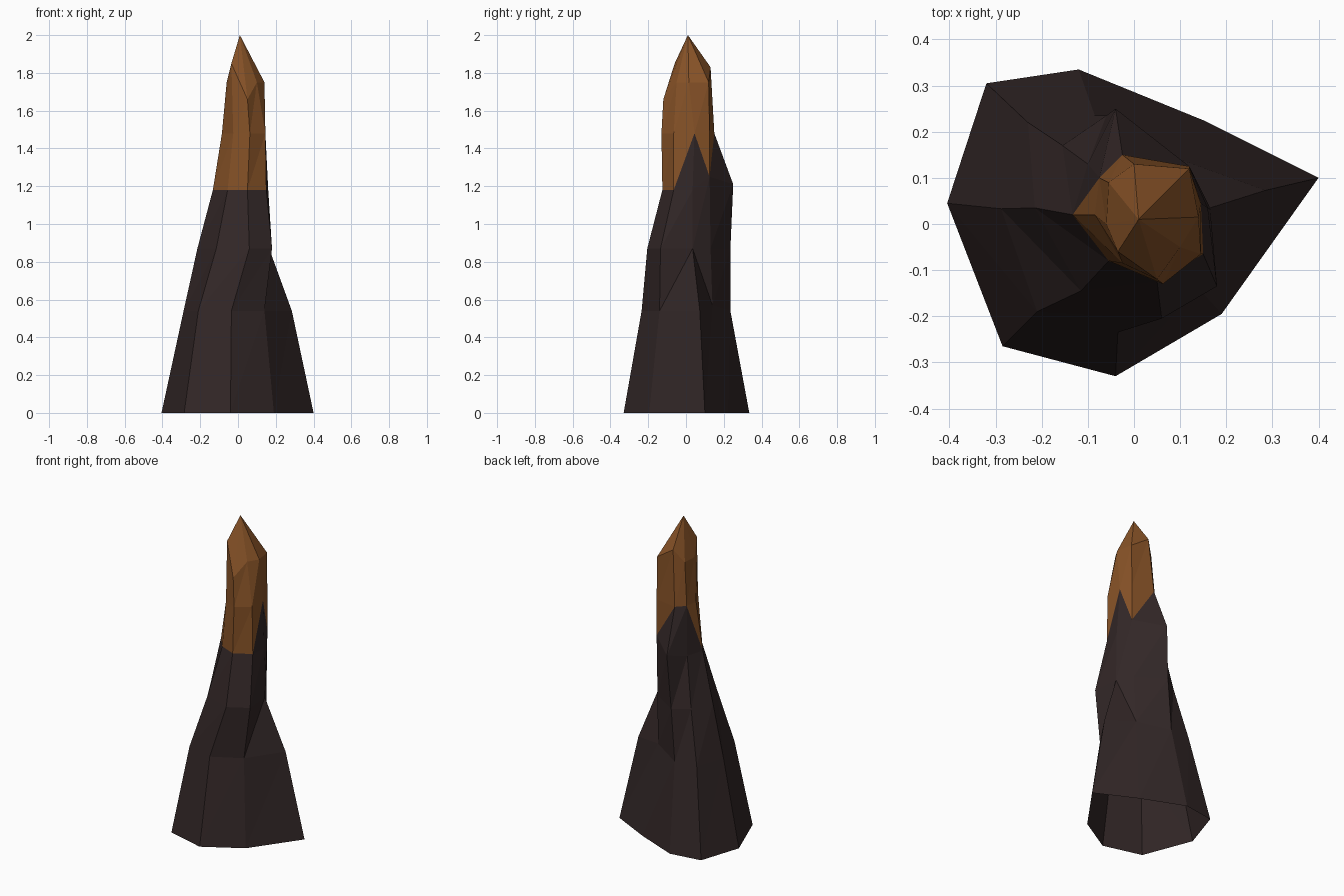
import bpy, bmesh

if "Cube" in bpy.data.objects:
    bpy.data.objects.remove(bpy.data.objects["Cube"])

def material(name, rgb):
    m = bpy.data.materials.new(name)
    m.diffuse_color = (*rgb, 1)
    m.use_nodes = True
    m.node_tree.nodes["Principled BSDF"].inputs["Base Color"].default_value = m.diffuse_color
    return m

# Eight-sided rings, counter-clockwise: (level, [(x, y), ...]); side 0 points right
RINGS = [
    (0.00, [(.40, .10), (.15, .225), (-.12, .335), (-.32, .305), (-.405, .045), (-.285, -.265), (-.04, -.33), (.19, -.195)]),
    (0.54, [(.285, .073), (.10, .14), (-.085, .235), (-.23, .22), (-.288, .033), (-.21, -.19), (-.035, -.235), (.14, -.14)]),
    (0.87, [(.165, .035), (.11, .13), (-.06, .235), (-.155, .17), (-.215, .035), (-.115, -.145), (.06, -.205), (.18, -.135)]),
    (1.18, [(.16, .035), (.12, .125), (-.04, .25), (-.10, .13), (-.133, .02), (-.055, -.08), (.05, -.125), (.15, -.065)]),
    (1.48, [(.145, .045), (.12, .125), (-.025, .15), (-.075, .10), (-.085, .02), (-.025, -.085), (.063, -.13), (.145, -.065)]),
    (1.75, [(.14, .015), (.12, .12), (0, .13), (-.055, .09), (-.06, .0), (-.035, -.06), (.05, -.12), (.10, -.05)]),
]
# Heights that stray from their ring level: (ring, side) -> z
RAISED = {(1, 1): .57, (3, 1): 1.25, (3, 2): 1.21, (5, 2): 1.83, (5, 5): 1.85, (5, 6): 1.66}
# Sides whose upper corner forms a pointed peak in that band
PEAKS = {1: {0}, 3: {0, 2, 3}}

bm = bmesh.new()
rings = [[bm.verts.new((x, y, RAISED.get((r, i), z))) for i, (x, y) in enumerate(pts)]
         for r, (z, pts) in enumerate(RINGS)]
tip = bm.verts.new((.01, .01, 2.0))

def add(verts, glowing):
    bm.faces.new(verts).material_index = int(glowing)

# Side bands; the tip colour meets the dark rock in a jagged line of peaks
for band in range(5):
    low, high = rings[band], rings[band + 1]
    peaks = PEAKS.get(band, set())
    for i in range(8):
        j = (i + 1) % 8
        a, b, c, d = low[i], low[j], high[j], high[i]
        pi, pj = i in peaks, j in peaks
        above = band >= 4
        if pi and not pj:
            add((a, b, d), above)
            add((b, c, d), band >= 3)
        elif pj and not pi:
            add((a, b, c), above)
            add((a, c, d), band >= 3)
        else:
            glow = band >= 3 and not (pi and pj)
            add((a, b, c), glow)
            add((a, c, d), glow)

# Pointed cap
for i in range(8):
    add((rings[5][i], rings[5][(i + 1) % 8], tip), True)

mesh = bpy.data.meshes.new("rock_spire")
bm.to_mesh(mesh)
bm.free()
mesh.materials.append(material("dark rock", (.032, .020, .020)))
mesh.materials.append(material("amber tip", (.25, .088, .021)))
spire = bpy.data.objects.new("rock_spire", mesh)
bpy.context.collection.objects.link(spire)
